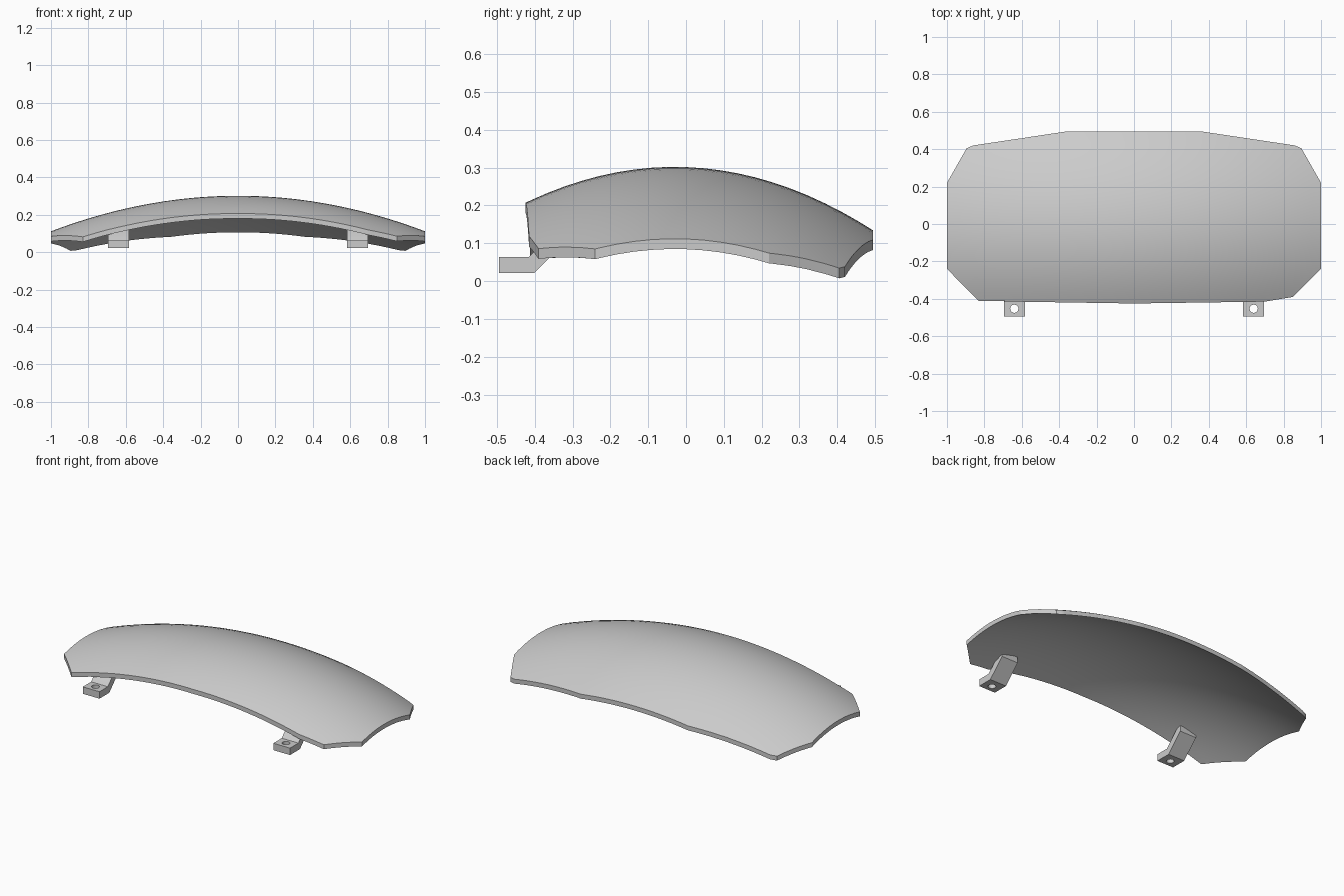
import bpy
import bmesh
from mathutils import Vector

cube = bpy.data.objects.get("Cube")
if cube:
    bpy.data.objects.remove(cube)

# One plain grey for the whole model
grey = bpy.data.materials.new("plain_grey")
grey.use_nodes = True
grey.diffuse_color = (0.6, 0.6, 0.6, 1)
grey.node_tree.nodes["Principled BSDF"].inputs["Base Color"].default_value = (0.6, 0.6, 0.6, 1)

THICKNESS = 0.027


def dome(x, y):
    """Height of the curved top surface."""
    return 0.302 - 0.19 * x * x - 0.61 * (y + 0.03) ** 2


def add_object(name, bm):
    bmesh.ops.recalc_face_normals(bm, faces=bm.faces)
    mesh = bpy.data.meshes.new(name)
    bm.to_mesh(mesh)
    bm.free()
    mesh.materials.append(grey)
    obj = bpy.data.objects.new(name, mesh)
    bpy.context.collection.objects.link(obj)
    return obj


def activate(obj):
    bpy.ops.object.select_all(action='DESELECT')
    obj.select_set(True)
    bpy.context.view_layer.objects.active = obj


# Curved panel: a grid trimmed to its outline, domed, then thickened downwards
outline = [(0, -0.425), (0.7, -0.415), (0.85, -0.39), (1, -0.24), (1, 0.22),
           (0.895, 0.405), (0.86, 0.42), (0.36, 0.495), (-0.36, 0.495),
           (-0.86, 0.42), (-0.895, 0.405), (-1, 0.22), (-1, -0.24),
           (-0.83, -0.412)]
bm = bmesh.new()
bmesh.ops.create_grid(bm, x_segments=44, y_segments=24, size=1.1)
for v in bm.verts:
    v.co.y *= 0.5
for a, b in zip(outline, outline[1:] + outline[:1]):
    outward = Vector((b[1] - a[1], a[0] - b[0], 0))
    bmesh.ops.bisect_plane(bm, geom=bm.verts[:] + bm.edges[:] + bm.faces[:],
                           plane_co=(a[0], a[1], 0), plane_no=outward,
                           clear_outer=True)
bmesh.ops.remove_doubles(bm, verts=bm.verts, dist=0.002)
for v in bm.verts:
    v.co.z = dome(v.co.x, v.co.y)
under = bmesh.ops.extrude_face_region(bm, geom=bm.faces[:], use_keep_orig=True)
bmesh.ops.translate(bm, vec=(0, 0, -THICKNESS),
                    verts=[g for g in under["geom"] if isinstance(g, bmesh.types.BMVert)])
panel = add_object("curved_panel", bm)
activate(panel)
bpy.ops.object.shade_smooth_by_angle(angle=0.5)

# Two mounting brackets: a flat tab with a bolt hole and a sloping arm
profile = [(-0.495, 0.022), (-0.4, 0.022), (-0.3, 0.125), (-0.3, 0.16),
           (-0.33, 0.15), (-0.415, 0.064), (-0.495, 0.064)]
for side, x in (("left", 0.64), ("right", -0.64)):
    bm = bmesh.new()
    face = bm.faces.new([bm.verts.new((x - 0.056, y, z)) for y, z in profile])
    arm = bmesh.ops.extrude_face_region(bm, geom=[face], use_keep_orig=True)
    bmesh.ops.translate(bm, vec=(0.112, 0, 0),
                        verts=[g for g in arm["geom"] if isinstance(g, bmesh.types.BMVert)])
    bracket = add_object(side + "_bracket", bm)

    bpy.ops.mesh.primitive_cylinder_add(vertices=20, radius=0.022, depth=0.2,
                                        location=(x, -0.453, 0.04))
    cutter = bpy.context.object
    cutter.name = side + "_hole_cutter"
    cutter.hide_render = True
    cutter.data.materials.append(grey)
    hole = bracket.modifiers.new("bolt_hole", 'BOOLEAN')
    hole.operation = 'DIFFERENCE'
    hole.solver = 'EXACT'
    hole.object = cutter
    activate(bracket)
    bpy.ops.object.modifier_apply(modifier=hole.name)
    bpy.data.objects.remove(cutter)
    bpy.ops.object.shade_smooth_by_angle(angle=0.5)
